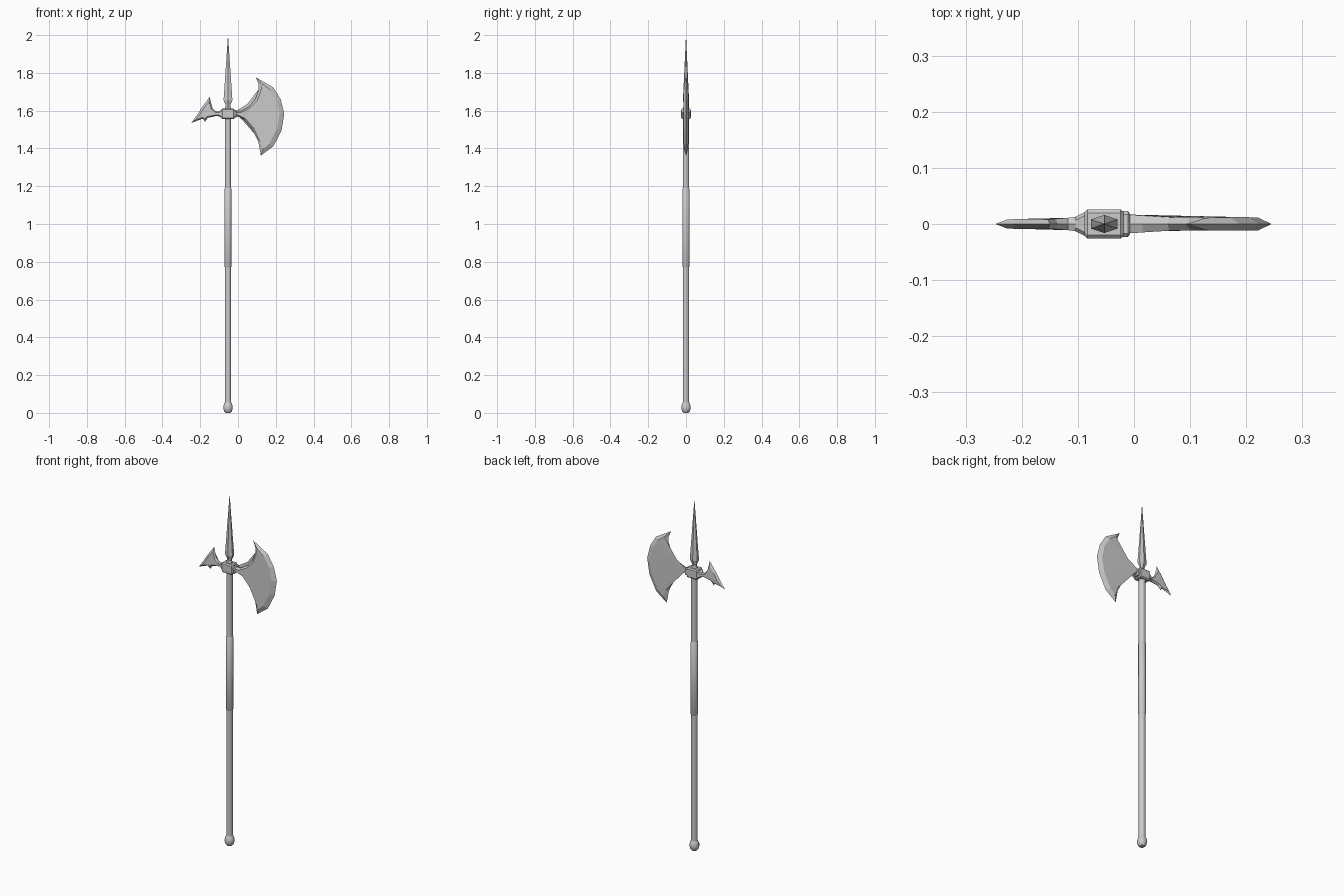
import bpy, bmesh, math

CX = -0.053  # shaft axis


def finish(name, bm, smooth=False):
    bmesh.ops.recalc_face_normals(bm, faces=bm.faces)
    me = bpy.data.meshes.new(name)
    bm.to_mesh(me)
    bm.free()
    ob = bpy.data.objects.new(name, me)
    bpy.context.collection.objects.link(ob)
    if smooth:
        bpy.context.view_layer.objects.active = ob
        ob.select_set(True)
        bpy.ops.object.shade_smooth_by_angle(angle=math.radians(40))
        ob.select_set(False)
    return ob


def loft(bm, rings):
    """Skin closed rings of points and cap both ends."""
    loops = [[bm.verts.new(p) for p in r] for r in rings]
    for a, b in zip(loops, loops[1:]):
        n = len(a)
        for i in range(n):
            bm.faces.new((a[i], a[(i + 1) % n], b[(i + 1) % n], b[i]))
    bm.faces.new(loops[0])
    bm.faces.new(loops[-1])


def turned(name, profile, sides, sy=1.0, smooth=False):
    """Profile of (radius, z) around the shaft axis, squashed in y by sy."""
    bm = bmesh.new()
    rings = []
    for r, z in profile:
        angs = [2 * math.pi * (i + 0.5) / sides for i in range(sides)]
        rings.append([(CX + r * math.cos(a), r * sy * math.sin(a), z) for a in angs])
    loft(bm, rings)
    bmesh.ops.remove_doubles(bm, verts=bm.verts, dist=1e-5)
    return finish(name, bm, smooth)


def blade(name, pts):
    """Bevelled plate: each point is outline x, z, inner x, z, half thickness."""
    bm = bmesh.new()
    rings = [[(ix, -t, iz) for x, z, ix, iz, t in pts],
             [(x, 0, z) for x, z, ix, iz, t in pts],
             [(ix, t, iz) for x, z, ix, iz, t in pts]]
    loft(bm, rings)
    bmesh.ops.triangulate(bm, faces=[f for f in bm.faces if len(f.verts) > 4])
    return finish(name, bm)


def x_block(name, sections, chamfer=0.006):
    """Chamfered block along x: sections of (x, half depth, half height)."""
    zc, c = 1.583, chamfer
    bm = bmesh.new()
    rings = []
    for x, h, v in sections:
        rings.append([(x, y, zc + z) for y, z in
                      ((-h, -v + c), (-h, v - c), (-h + c, v), (h - c, v),
                       (h, v - c), (h, -v + c), (h - c, -v), (-h + c, -v))])
    loft(bm, rings)
    return finish(name, bm)


# Shaft, grip and pommel
turned("shaft", [(0.017, 0.04), (0.017, 1.60)], 12, smooth=True)
turned("grip", [(0.017, 0.772), (0.0195, 0.776), (0.0195, 1.186), (0.017, 1.19)], 12, smooth=True)
turned("pommel", [(0.014, 0), (0.021, 0.008), (0.0255, 0.021), (0.0255, 0.036),
                  (0.021, 0.049), (0.017, 0.056)], 12, smooth=True)

# Head socket with flanges toward blade and beak
x_block("socket", [(-0.088, 0.021, 0.023), (-0.083, 0.026, 0.028),
                   (-0.024, 0.026, 0.028), (-0.019, 0.021, 0.023)])
x_block("blade_flange", [(-0.023, 0.023, 0.020), (-0.011, 0.023, 0.020), (-0.007, 0.018, 0.016)])
x_block("beak_flange", [(-0.08, 0.022, 0.023), (-0.09, 0.020, 0.019), (-0.104, 0.013, 0.012)])

# Top spike
turned("spike_collar", [(0.020, 1.605), (0.018, 1.617), (0.013, 1.622)], 6, 0.8)
turned("spike", [(0.014, 1.61), (0.014, 1.63), (0.027, 1.655), (0.0235, 1.70), (0.0001, 2.0)], 6, 0.6)

# Axe blade: upper concave side, cutting edge, lower concave side
blade("axe_blade", [
    (-0.02, 1.597, -0.02, 1.592, 0.017), (0.015, 1.597, 0.015, 1.59, 0.015),
    (0.06, 1.623, 0.063, 1.614, 0.012), (0.092, 1.662, 0.102, 1.655, 0.012),
    (0.109, 1.71, 0.122, 1.705, 0.012), (0.109, 1.742, 0.126, 1.735, 0.011),
    (0.094, 1.777, 0.128, 1.742, 0.011),
    (0.188, 1.722, 0.170, 1.710, 0.012), (0.226, 1.660, 0.205, 1.655, 0.012),
    (0.245, 1.585, 0.220, 1.582, 0.012), (0.231, 1.497, 0.206, 1.503, 0.012),
    (0.188, 1.412, 0.166, 1.425, 0.012), (0.121, 1.362, 0.134, 1.398, 0.011),
    (0.108, 1.435, 0.120, 1.440, 0.012), (0.075, 1.500, 0.083, 1.508, 0.012),
    (0.032, 1.551, 0.037, 1.560, 0.013), (0.0, 1.570, 0.0, 1.576, 0.016),
    (-0.02, 1.570, -0.02, 1.576, 0.017)])

# Rear beak
blade("beak", [
    (-0.085, 1.594, -0.085, 1.590, 0.015), (-0.118, 1.596, -0.118, 1.590, 0.011),
    (-0.135, 1.614, -0.141, 1.608, 0.009), (-0.143, 1.642, -0.149, 1.636, 0.009),
    (-0.150, 1.673, -0.153, 1.648, 0.008), (-0.188, 1.622, -0.180, 1.615, 0.009),
    (-0.215, 1.580, -0.204, 1.576, 0.009), (-0.247, 1.535, -0.226, 1.551, 0.008),
    (-0.186, 1.558, -0.188, 1.564, 0.009), (-0.175, 1.541, -0.176, 1.557, 0.008),
    (-0.160, 1.562, -0.162, 1.569, 0.009), (-0.118, 1.571, -0.118, 1.577, 0.011),
    (-0.085, 1.571, -0.085, 1.577, 0.015)])
